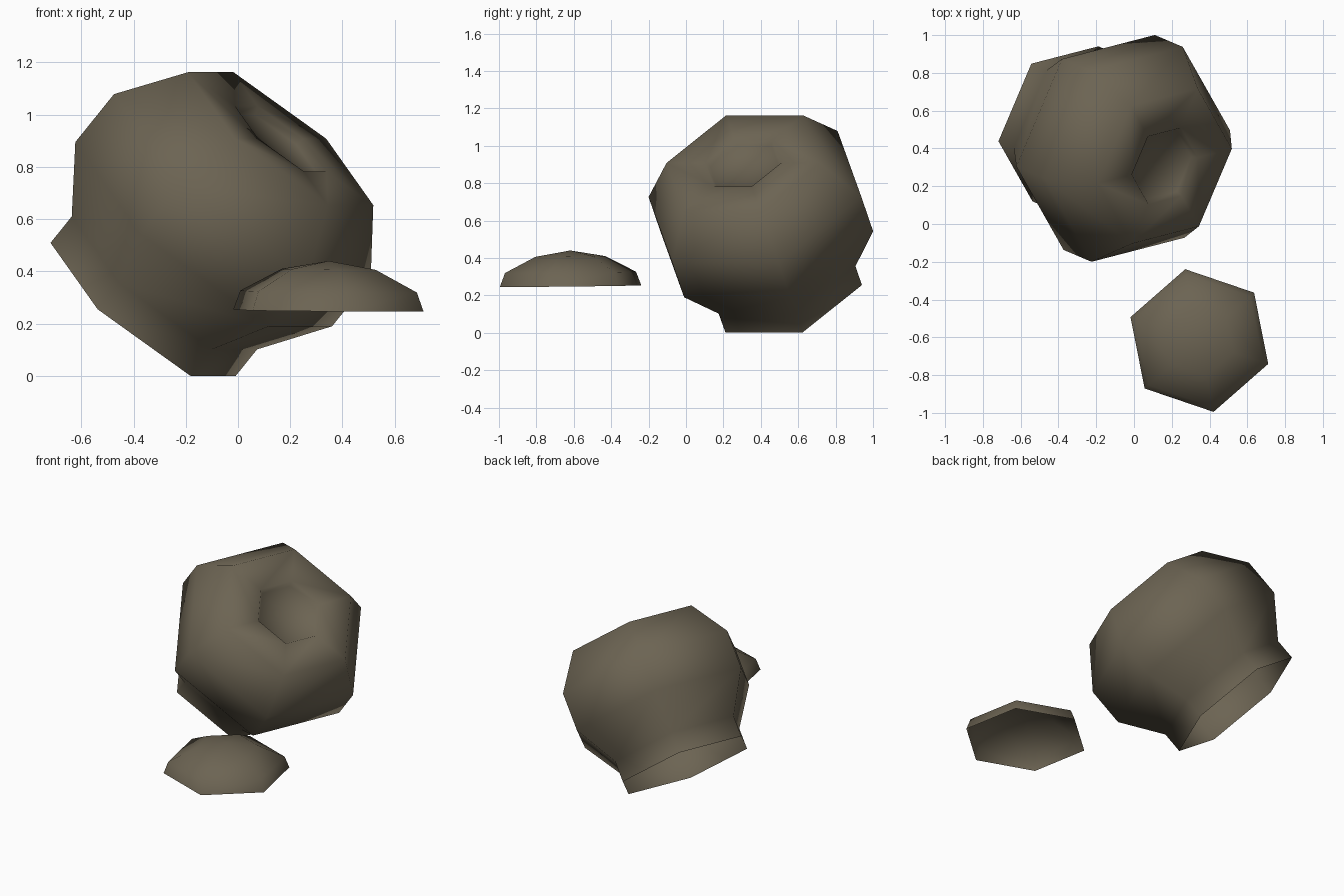
import bpy, bmesh, math
from math import radians

if "Cube" in bpy.data.objects:
    bpy.data.objects.remove(bpy.data.objects["Cube"])

clay = bpy.data.materials.new("dull brown clay")
clay.diffuse_color = (0.15, 0.127, 0.086, 1)
clay.use_nodes = True
clay.node_tree.nodes["Principled BSDF"].inputs["Base Color"].default_value = clay.diffuse_color
SIDES = 6


def lathe(name, profile, location, rotation):
    """Six-sided open shell from (radius, height) pairs; radius 0 closes to a point."""
    bm = bmesh.new()
    rings = []
    for r, h in profile:
        if r == 0:
            rings.append([bm.verts.new((0, 0, h))] * SIDES)
        else:
            rings.append([bm.verts.new((r * math.cos(math.tau * k / SIDES),
                                        r * math.sin(math.tau * k / SIDES), h))
                          for k in range(SIDES)])
    for low, high in zip(rings, rings[1:]):
        for k in range(SIDES):
            n = (k + 1) % SIDES
            corners = [low[k], low[n], high[n], high[k]]
            bm.faces.new(list(dict.fromkeys(corners)))
    mesh = bpy.data.meshes.new(name)
    bm.to_mesh(mesh)
    bm.free()
    mesh.materials.append(clay)
    obj = bpy.data.objects.new(name, mesh)
    bpy.context.collection.objects.link(obj)
    obj.location = location
    obj.rotation_euler = [radians(a) for a in rotation]
    bpy.ops.object.select_all(action='DESELECT')
    obj.select_set(True)
    bpy.context.view_layer.objects.active = obj
    bpy.ops.object.shade_smooth_by_angle(angle=radians(65))
    return obj


# Toppled jar: open mouth rests on the ground, dented base points up
lathe("jar",
      [(0.446, 0), (0.446, 0.134), (0.618, 0.382), (0.618, 0.626),
       (0.446, 0.868), (0.22, 0.868), (0.20, 0.838), (0, 0.838)],
      (-0.363, 0.53, 0.255), (41.2, 0, 67))

# Loose domed lid, open underneath
lathe("lid",
      [(0.385, 0), (0.357, 0.073), (0.19, 0.158), (0, 0.19)],
      (0.346, -0.617, 0.25), (0.7, 0, 41.2))
